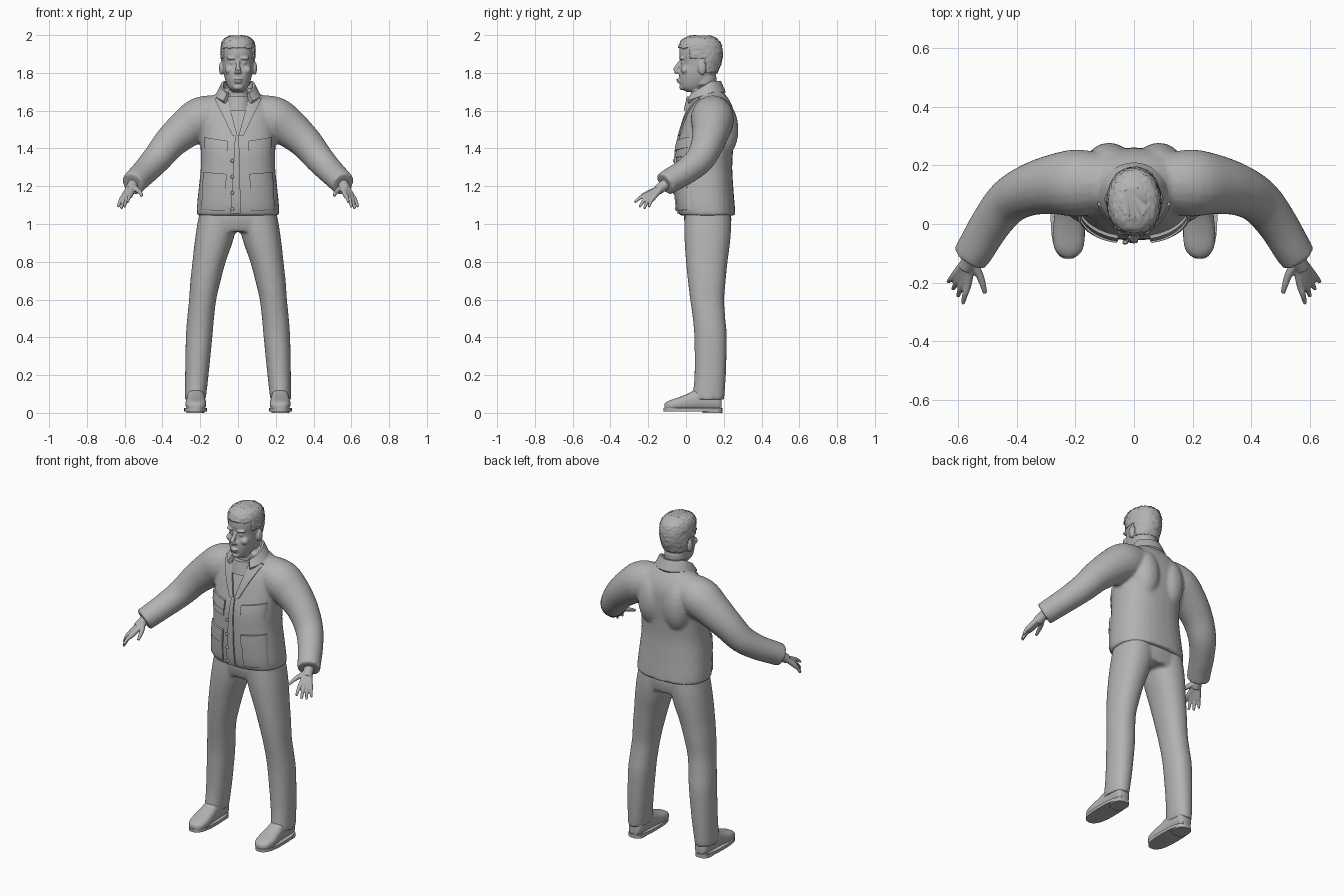
import bpy, bmesh, math, random
from mathutils import Vector
from mathutils.bvhtree import BVHTree

random.seed(4)
if "Cube" in bpy.data.objects:
    bpy.data.objects.remove(bpy.data.objects["Cube"], do_unlink=True)

grey = bpy.data.materials.new("plain grey")
grey.use_nodes = True
grey.diffuse_color = (0.45, 0.45, 0.45, 1)
grey.node_tree.nodes["Principled BSDF"].inputs["Base Color"].default_value = (0.45, 0.45, 0.45, 1)

X, Y, Z = Vector((1, 0, 0)), Vector((0, 1, 0)), Vector((0, 0, 1))
SIDES = (("left", 1), ("right", -1))


def finish(bm, name, voxel=0, smooth=4, angle=50):
    """Turn a bmesh into a shaded object, fused by a voxel remesh if asked."""
    bmesh.ops.recalc_face_normals(bm, faces=bm.faces)
    mesh = bpy.data.meshes.new(name)
    bm.to_mesh(mesh)
    bm.free()
    mesh.materials.append(grey)
    obj = bpy.data.objects.new(name, mesh)
    bpy.context.collection.objects.link(obj)
    bpy.ops.object.select_all(action='DESELECT')
    obj.select_set(True)
    bpy.context.view_layer.objects.active = obj
    if voxel:
        mod = obj.modifiers.new("fuse", 'REMESH')
        mod.mode, mod.voxel_size, mod.use_smooth_shade = 'VOXEL', voxel, True
        mod = obj.modifiers.new("soften", 'SMOOTH')
        mod.factor, mod.iterations = 0.5, smooth
    else:
        bpy.ops.object.shade_smooth_by_angle(angle=math.radians(angle))
    return obj


def spline(rows, steps=5):
    """Smoothly fill in rows of numbers between the given ones."""
    out = []
    for i in range(len(rows) - 1):
        a, b, c, d = rows[max(i - 1, 0)], rows[i], rows[i + 1], rows[min(i + 2, len(rows) - 1)]
        for k in range(steps):
            t = k / steps
            out.append([q + 0.5 * t * (r - p + t * (2 * p - 5 * q + 4 * r - s + t * (3 * (q - r) + s - p)))
                        for p, q, r, s in zip(a, b, c, d)])
    return out + [list(rows[-1])]


def ring(centre, u, v, power=2.0, n=32):
    pts = []
    for k in range(n):
        c, s = math.cos(math.tau * k / n), math.sin(math.tau * k / n)
        pts.append(Vector(centre) + u * math.copysign(abs(c) ** (2 / power), c)
                   + v * math.copysign(abs(s) ** (2 / power), s))
    return pts


def loft(bm, rings):
    vs = [[bm.verts.new(p) for p in r] for r in rings]
    n = len(vs[0])
    for a, b in zip(vs, vs[1:]):
        for k in range(n):
            bm.faces.new((a[k], a[(k + 1) % n], b[(k + 1) % n], b[k]))
    bm.faces.new(vs[0])
    bm.faces.new(vs[-1])


def stack(bm, rows, power=2.0):
    """Horizontal rings from rows of height, half width, front and back."""
    loft(bm, [ring((0, (f + b) / 2, z), X * w, Y * (b - f) / 2, power) for z, w, f, b in spline(rows)])


def tube(bm, rows, s=1, n=20):
    """Round tube through rows of x, y, z and radius."""
    rows = spline([(s * x, y, z, r) for x, y, z, r in rows], 4)
    pts, rings = [Vector(r[:3]) for r in rows], []
    for i, p in enumerate(pts):
        d = (pts[min(i + 1, len(pts) - 1)] - pts[max(i - 1, 0)]).normalized()
        u = d.cross(Z).normalized()
        rings.append(ring(p, u * rows[i][3], d.cross(u) * rows[i][3], n=n))
    loft(bm, rings)


def ball(bm, centre, size):
    vs = bmesh.ops.create_uvsphere(bm, u_segments=20, v_segments=12, radius=1)["verts"]
    for v in vs:
        v.co = Vector(centre) + Vector(a * b for a, b in zip(v.co, size))


# Jacket body with sleeves
bm = bmesh.new()
stack(bm, [(1.045, .217, -.035, .262), (1.1, .217, -.048, .258), (1.2, .207, -.055, .25),
           (1.3, .197, -.055, .245), (1.4, .198, -.05, .25), (1.5, .2, -.025, .258),
           (1.58, .19, .0, .257), (1.64, .16, .025, .238), (1.69, .115, .045, .205),
           (1.72, .08, .06, .18)], 2.4)
for name, s in SIDES:
    tube(bm, [(.08, .14, 1.59, .095), (.19, .14, 1.56, .115), (.275, .135, 1.505, .103),
              (.36, .115, 1.43, .088), (.43, .075, 1.345, .078), (.49, .0, 1.28, .07),
              (.535, -.075, 1.235, .066), (.558, -.112, 1.212, .064)], s)
    ball(bm, (s * .085, .195, 1.5), (.085, .083, .15))
jacket = finish(bm, "jacket", .01)
tree = BVHTree.FromObject(jacket, bpy.context.evaluated_depsgraph_get())


def plate(name, corners, s, lift=.008, nu=12, nv=10):
    """Cloth patch laid over the jacket front, from four x, z corners."""
    bm = bmesh.new()
    a, b, c, d = [Vector((s * x, z)) for x, z in corners]
    grid = []
    for j in range(nv + 1):
        row = []
        for i in range(nu + 1):
            p = a.lerp(b, i / nu).lerp(d.lerp(c, i / nu), j / nv)
            hit = tree.ray_cast(Vector((p.x, -1, p.y)), Y)[0]
            y = hit.y if hit else tree.find_nearest(Vector((p.x, .05, p.y)))[0].y
            row.append(bm.verts.new((p.x, y - lift, p.y)))
        grid.append(row)
    # Back layer sunk into the jacket, closed along the border
    back = [[bm.verts.new(v.co + Y * (lift + .01)) for v in row] for row in grid]
    for g in (grid, back):
        for j in range(nv):
            for i in range(nu):
                bm.faces.new((g[j][i], g[j][i + 1], g[j + 1][i + 1], g[j + 1][i]))

    def border(g):
        return g[0] + [r[-1] for r in g[1:-1]] + g[-1][::-1] + [r[0] for r in g[-2:0:-1]]
    f, k = border(grid), border(back)
    for i in range(len(f)):
        m = (i + 1) % len(f)
        bm.faces.new((f[i], f[m], k[m], k[i]))
    return finish(bm, name, angle=40)


# Pockets, lapels and front edges
for name, s in SIDES:
    plate(name + "_chest_pocket", [(.06, 1.35), (.175, 1.36), (.175, 1.44), (.06, 1.42)], s, .006)
    plate(name + "_chest_flap", [(.055, 1.385), (.18, 1.405), (.18, 1.46), (.055, 1.44)], s, .012)
    plate(name + "_hip_pocket", [(.07, 1.07), (.195, 1.075), (.185, 1.25), (.065, 1.24)], s, .008)
    plate(name + "_hip_flap", [(.065, 1.185), (.19, 1.195), (.183, 1.275), (.06, 1.265)], s, .013)
    plate(name + "_lapel", [(.003, 1.465), (.03, 1.47), (.125, 1.665), (.06, 1.68)], s, .01)
plate("front_placket", [(-.04, 1.055), (.015, 1.055), (.005, 1.47), (-.015, 1.47)], 1, .009, 6, 24)
for i, z in enumerate((1.08, 1.165, 1.25, 1.335)):
    bm = bmesh.new()
    hit = tree.ray_cast(Vector((-.03, -1, z)), Y)[0]
    ball(bm, (-.03, hit.y - .01, z), (.009, .006, .009))
    finish(bm, "button_%d" % (i + 1))

# Turned down collar
bm = bmesh.new()
rows = []
for k in range(33):
    t = math.radians(-50 + 280 * k / 32)
    front = max(0, .45 - math.sin(t)) / 1.3
    c, sn = math.cos(t), math.sin(t)
    rows.append([bm.verts.new((w * c, .095 + d * sn, z - drop * front)) for w, d, z, drop in
                 ((.072, .075, 1.70, .06), (.078, .08, 1.757, .07), (.09, .09, 1.757, .07),
                  (.118, .115, 1.70, .05), (.108, .105, 1.685, .05))])
for a, b in zip(rows, rows[1:]):
    for k in range(5):
        bm.faces.new((a[k], a[(k + 1) % 5], b[(k + 1) % 5], b[k]))
bm.faces.new(rows[0])
bm.faces.new(rows[-1])
finish(bm, "collar")

# Shirt neckband
bm = bmesh.new()
loft(bm, [ring((0, .085, z), X * w, Y * w * 1.15) for z, w in ((1.6, .085), (1.655, .074), (1.675, .07))])
finish(bm, "shirt_neckband")

# Trousers
bm = bmesh.new()
stack(bm, [(.96, .19, .005, .23), (1.02, .207, -.01, .24), (1.1, .195, -.01, .235)], 2.3)
leg = [(.07, .226, .117, .055, .085), (.2, .218, .128, .062, .083), (.4, .206, .13, .07, .086),
       (.5, .198, .122, .071, .086), (.6, .187, .112, .072, .09), (.7, .172, .11, .08, .1),
       (.8, .153, .11, .088, .11), (.9, .13, .113, .1, .12), (.99, .112, .115, .105, .124),
       (1.08, .1, .115, .1, .12)]
for name, s in SIDES:
    loft(bm, [ring((s * x, y, z), X * a, Y * b, 2.2) for z, x, y, a, b in spline(leg)])
finish(bm, "trousers", .01)

# Shoes
for name, s in SIDES:
    bm = bmesh.new()
    rows = [(.188, .03, .075), (.17, .042, .1), (.12, .046, .12), (.06, .047, .115), (.01, .051, .09),
            (-.04, .055, .07), (-.085, .048, .055), (-.108, .03, .042), (-.115, .012, .032)]
    loft(bm, [ring((s * .223, y, .012 + h / 2), X * w, Z * h / 2, 2.5) for y, w, h in spline(rows, 3)])
    finish(bm, name + "_shoe")
    for part, y, w, d, z0, z1 in (("sole", .036, .06, .156, .008, .026), ("heel", .14, .047, .053, 0, .02)):
        bm = bmesh.new()
        loft(bm, [ring((s * .225, y, z), X * w, Y * d, 2.6) for z in (z0, z1)])
        finish(bm, "%s_shoe_%s" % (name, part))

# Hands
for name, s in SIDES:
    bm = bmesh.new()
    tube(bm, [(.55, -.095, 1.22, .03), (.562, -.125, 1.198, .028), (.575, -.15, 1.178, .027)], s)
    for i in range(4):
        t = i / 3
        knuckle = Vector((.568 + .044 * t, -.205 + .03 * t, 1.155 - .018 * t))
        tip = Vector((.585 + .05 * t, -.272 + .075 * t, 1.115 - .025 * t - .02 * math.sin(math.pi * t)))
        bend = knuckle.lerp(tip, .5) + Z * .007
        base = Vector((.557 + .016 * t, -.128, 1.195))
        tube(bm, [(*base, .017), (*knuckle, .014), (*bend, .0105), (*tip, .007)], s, 12)
    tube(bm, [(.555, -.13, 1.195, .018), (.53, -.17, 1.178, .014), (.517, -.205, 1.165, .011),
              (.509, -.236, 1.15, .008)], s, 12)
    finish(bm, name + "_hand", .004, 3)

# Head with neck, face and ears
skull = [(1.7, .03, -.0, .07), (1.722, .05, -.026, .1), (1.76, .067, -.035, .14), (1.8, .076, -.036, .163),
         (1.85, .082, -.027, .182), (1.9, .086, -.036, .188), (1.945, .083, -.03, .182),
         (1.975, .068, -.01, .16), (1.993, .035, .03, .12)]
bm = bmesh.new()
stack(bm, skull, 2.15)
tube(bm, [(0, .1, 1.58, .075), (0, .095, 1.68, .066), (0, .095, 1.78, .066)])
tube(bm, [(0, -.025, 1.868, .008), (0, -.042, 1.84, .011), (0, -.055, 1.815, .014), (0, -.045, 1.8, .01)])
ball(bm, (0, -.04, 1.764), (.024, .012, .006))
ball(bm, (0, -.036, 1.752), (.021, .012, .007))
ball(bm, (0, -.02, 1.724), (.026, .016, .016))
for name, s in SIDES:
    ball(bm, (s * .033, -.022, 1.878), (.028, .016, .009))
    ball(bm, (s * .031, -.014, 1.853), (.014, .013, .009))
    ball(bm, (s * .047, -.004, 1.815), (.024, .024, .022))
    ball(bm, (s * .012, -.044, 1.804), (.009, .011, .008))
    ball(bm, (s * .088, .085, 1.825), (.013, .022, .036))
finish(bm, "head", .005, 3)

# Short rough hair cap, trimmed along the hairline
bm = bmesh.new()
loft(bm, [ring((0, (f + b) / 2, z + .006), X * (w + .006), Y * ((b - f) / 2 + .006), 2.15, 64)
          for z, w, f, b in spline(skull, 7)])
for f in list(bm.faces):
    c = f.calc_center_median()
    line = 1.935 if c.y < .02 else 1.875 if c.y < .105 else 1.80
    if c.z < line:
        bm.faces.remove(f)
for v in [v for v in bm.verts if not v.link_faces]:
    bm.verts.remove(v)
for v in bm.verts:
    v.co += Vector((random.uniform(-1, 1), random.uniform(-1, 1), random.uniform(-1, .3))) * .003
hair = finish(bm, "hair", angle=60)
mod = hair.modifiers.new("thickness", 'SOLIDIFY')
mod.thickness, mod.offset = .012, -1
